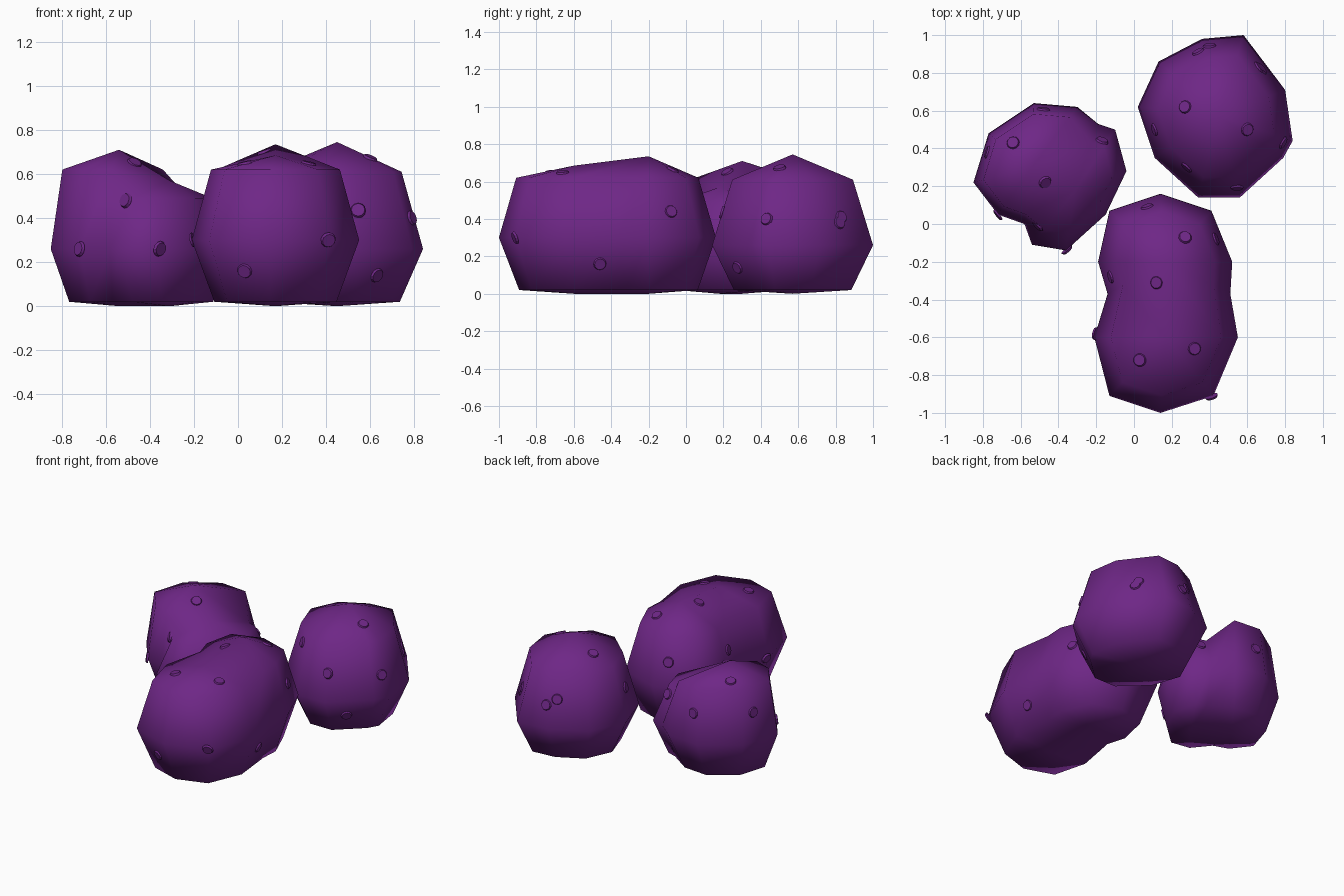
import bpy
import bmesh
from mathutils import Vector, Matrix
from mathutils.bvhtree import BVHTree

cube = bpy.data.objects.get("Cube")
if cube:
    bpy.data.objects.remove(cube, do_unlink=True)

purple = bpy.data.materials.new("purple_skin")
purple.use_nodes = True
colour = (0.157, 0.02, 0.24, 1)
purple.diffuse_color = colour
purple.node_tree.nodes["Principled BSDF"].inputs["Base Color"].default_value = colour


def finish(bm, name):
    bmesh.ops.recalc_face_normals(bm, faces=bm.faces)
    mesh = bpy.data.meshes.new(name)
    bm.to_mesh(mesh)
    mesh.materials.append(purple)
    obj = bpy.data.objects.new(name, mesh)
    bpy.context.collection.objects.link(obj)
    return obj


def tuber(name, outline, lobes, belly):
    """Loft rings around one or two lobes: (x, y, top, shoulder z, shoulder scale)."""
    bm = bmesh.new()
    points = [Vector(p) for p in outline]
    owner = [min(range(len(lobes)), key=lambda k: (p - Vector(lobes[k][:2])).length)
             for p in points]
    rings = []
    for level in ("base", "belly", "shoulder"):
        ring = []
        for p, k in zip(points, owner):
            x, y, top, shoulder, scale = lobes[k]
            z, s = {"base": (0.02, 0.73), "belly": (belly, 1),
                    "shoulder": (shoulder, scale)}[level]
            centre = Vector((x, y))
            q = centre + (p - centre) * s
            ring.append(bm.verts.new((q.x, q.y, z)))
        rings.append(ring)
    tops = [bm.verts.new(l[:3]) for l in lobes]
    bottoms = [bm.verts.new((l[0], l[1], 0)) for l in lobes]
    n = len(points)
    for i in range(n):
        j = (i + 1) % n
        for low, high in zip(rings, rings[1:]):
            bm.faces.new((low[i], low[j], high[j], high[i]))
        # Caps fan to each lobe's pole, with a quad where two lobes meet
        for ring, poles in ((rings[0], bottoms), (rings[-1], tops)):
            a, b = poles[owner[i]], poles[owner[j]]
            bm.faces.new((ring[i], ring[j], b) if a is b else (ring[i], ring[j], b, a))
    for f in bm.faces:
        f.smooth = True
    obj = finish(bm, name)
    tree = BVHTree.FromBMesh(bm)
    bm.free()
    return tree


def eyes(name, tree, spots):
    """Small flat discs dropped on the skin along a main direction."""
    rays = {
        "top": lambda u, v: ((u, v, 3), (0, 0, -1)),
        "front": lambda u, v: ((u, -3, v), (0, 1, 0)),
        "back": lambda u, v: ((u, 3, v), (0, -1, 0)),
        "left": lambda u, v: ((3, u, v), (-1, 0, 0)),
        "right": lambda u, v: ((-3, u, v), (1, 0, 0)),
    }
    bm = bmesh.new()
    for side, places in spots.items():
        for u, v in places:
            start, direction = rays[side](u, v)
            hit, normal, _, _ = tree.ray_cast(Vector(start), Vector(direction))
            if hit is None:
                continue
            if normal.dot(Vector(direction)) > 0:
                normal = -normal
            turn = normal.to_track_quat("Z", "Y").to_matrix().to_4x4()
            bmesh.ops.create_cone(bm, cap_ends=True, segments=12, radius1=0.036,
                                  radius2=0.03, depth=0.012,
                                  matrix=Matrix.Translation(hit + normal * 0.003) @ turn)
    finish(bm, name)
    bm.free()


# Long front tuber with a waist
front = tuber("front_tuber",
              [(0.14, 0.16), (-0.13, 0.07), (-0.19, -0.2), (-0.14, -0.37),
               (-0.21, -0.6), (-0.13, -0.91), (0.14, -1.0), (0.42, -0.91),
               (0.55, -0.6), (0.51, -0.37), (0.52, -0.2), (0.41, 0.07)],
              [(0.17, -0.2, 0.735, 0.62, 0.74), (0.17, -0.6, 0.685, 0.62, 0.77)], 0.3)
eyes("front_tuber_eyes", front, {
    "top": [(0.07, 0.09), (0.27, -0.07), (0.12, -0.31), (0.03, -0.72), (0.32, -0.66)],
    "front": [(0.03, 0.16), (0.41, 0.3)],
    "left": [(-0.46, 0.16), (-0.08, 0.44)],
    "right": [(-0.58, 0.3), (-0.28, 0.45)]})

# Round tuber at the back
round_tree = tuber("round_tuber",
                   [(0.36, 0.98), (0.13, 0.86), (0.02, 0.62), (0.11, 0.35),
                    (0.34, 0.14), (0.56, 0.14), (0.79, 0.35), (0.84, 0.44),
                    (0.8, 0.71), (0.58, 1.0)],
                   [(0.45, 0.57, 0.745, 0.61, 0.75)], 0.26)
eyes("round_tuber_eyes", round_tree, {
    "top": [(0.34, 0.91), (0.27, 0.62), (0.6, 0.5), (0.11, 0.5), (0.28, 0.3), (0.66, 0.83)],
    "front": [(0.63, 0.14), (0.545, 0.435)],
    "left": [(0.43, 0.4), (0.82, 0.38)],
    "back": [(0.4, 0.4)]})

# Lumpy tuber with a low side lobe
lumpy = tuber("lumpy_tuber",
              [(-0.53, 0.64), (-0.77, 0.48), (-0.85, 0.22), (-0.72, 0.05),
               (-0.58, 0.0), (-0.54, -0.11), (-0.36, -0.14), (-0.15, 0.05),
               (-0.04, 0.28), (-0.1, 0.5), (-0.19, 0.53), (-0.3, 0.62)],
              [(-0.54, 0.3, 0.71, 0.62, 0.83), (-0.31, 0.18, 0.57, 0.49, 0.72)], 0.26)
eyes("lumpy_tuber_eyes", lumpy, {
    "top": [(-0.64, 0.43), (-0.47, 0.22), (-0.17, 0.44)],
    "front": [(-0.72, 0.26), (-0.51, 0.48), (-0.355, 0.26)],
    "right": [(0.38, 0.45)],
    "back": [(-0.48, 0.45)]})
